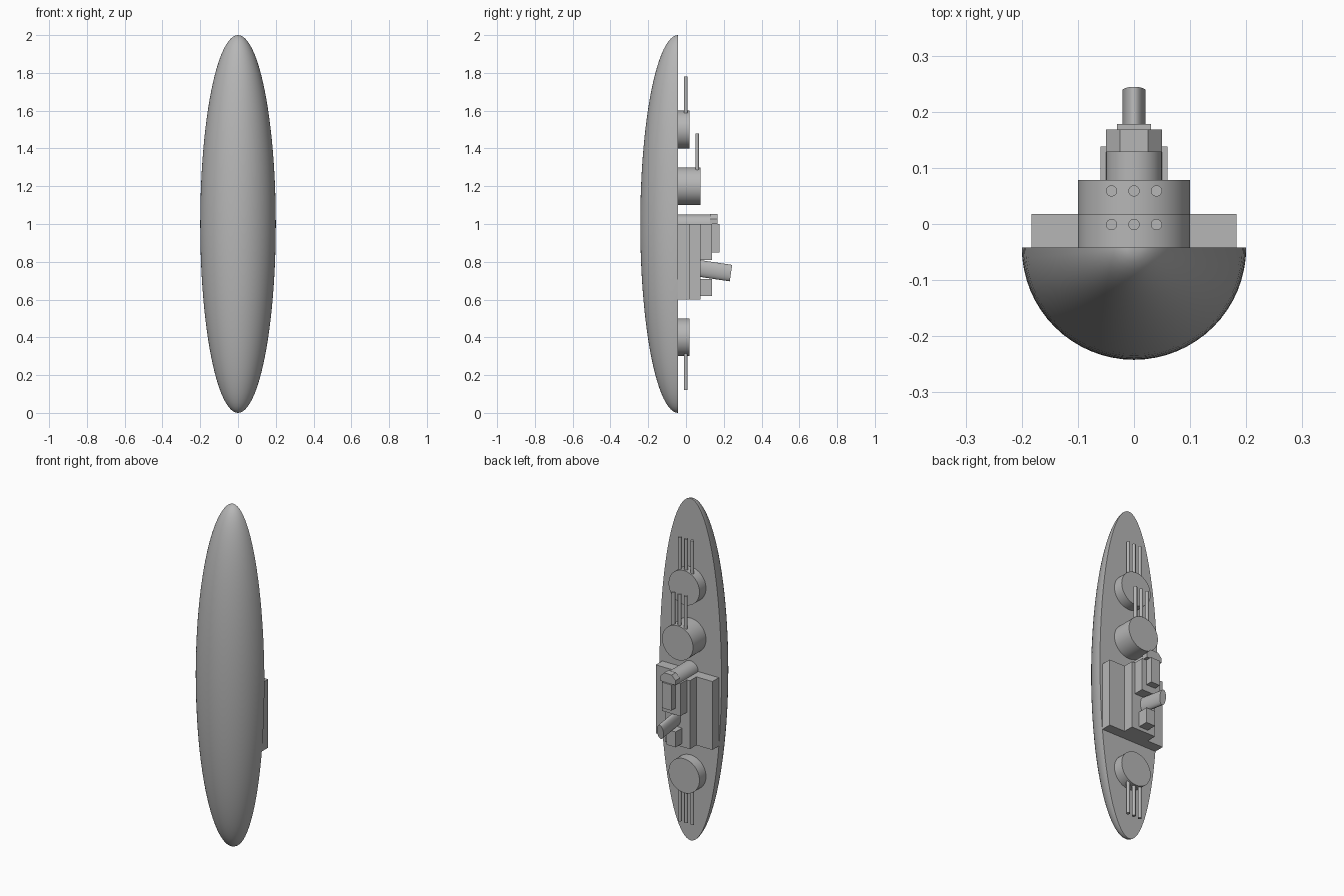
import bpy
import bmesh
from math import pi, sin, cos
from mathutils import Vector, Matrix

old = bpy.data.objects.get("Cube")
if old:
    bpy.data.objects.remove(old, do_unlink=True)

grey = bpy.data.materials.new("ship_grey")
grey.use_nodes = True
COLOUR = (0.47, 0.47, 0.47, 1)
grey.diffuse_color = COLOUR
grey.node_tree.nodes["Principled BSDF"].inputs["Base Color"].default_value = COLOUR

DECK = -0.042   # deck plane, superstructure rises towards +y
LAYER = 0.06    # height of one deck level


def level(n):
    return DECK + n * LAYER


def finish(name, bm, smooth=False):
    bmesh.ops.recalc_face_normals(bm, faces=bm.faces)
    mesh = bpy.data.meshes.new(name)
    bm.to_mesh(mesh)
    bm.free()
    mesh.materials.append(grey)
    obj = bpy.data.objects.new(name, mesh)
    bpy.context.collection.objects.link(obj)
    if smooth:
        bpy.ops.object.select_all(action="DESELECT")
        obj.select_set(True)
        bpy.context.view_layer.objects.active = obj
        bpy.ops.object.shade_smooth_by_angle(angle=pi / 6)
    return obj


def block(name, half_width, y0, y1, z0, z1):
    bm = bmesh.new()
    bmesh.ops.create_cube(bm, size=1)
    bmesh.ops.scale(bm, vec=(2 * half_width, y1 - y0, z1 - z0), verts=bm.verts)
    bmesh.ops.translate(bm, vec=(0, (y0 + y1) / 2, (z0 + z1) / 2), verts=bm.verts)
    return finish(name, bm)


def rod(name, start, end, radius, segments=32, squash=1):
    """Cylinder between two points; squash narrows it along x."""
    a, b = Vector(start), Vector(end)
    axis = b - a
    bm = bmesh.new()
    bmesh.ops.create_cone(bm, cap_ends=True, segments=segments, radius1=radius,
                          radius2=radius, depth=axis.length)
    turn = Vector((0, 0, 1)).rotation_difference(axis).to_matrix().to_4x4()
    place = Matrix.Translation((a + b) / 2) @ turn @ Matrix.Diagonal((squash, 1, 1, 1))
    bmesh.ops.transform(bm, matrix=place, verts=bm.verts)
    return finish(name, bm, smooth=True)


def prism(name, outline, y0, y1, smooth=False):
    """Extrude an x/z outline along y."""
    bm = bmesh.new()
    face = bm.faces.new([bm.verts.new((x, y0, z)) for x, z in outline])
    result = bmesh.ops.extrude_face_region(bm, geom=[face])
    verts = [v for v in result["geom"] if isinstance(v, bmesh.types.BMVert)]
    bmesh.ops.translate(bm, vec=(0, y1 - y0, 0), verts=verts)
    return finish(name, bm, smooth)


# Hull: half of a long ellipsoid, closed by the flat deck
bm = bmesh.new()
bmesh.ops.create_uvsphere(bm, u_segments=64, v_segments=48, radius=1)
cut = bmesh.ops.bisect_plane(bm, geom=bm.verts[:] + bm.edges[:] + bm.faces[:], dist=1e-5,
                             plane_co=(0, 0, 0), plane_no=(0, 1, 0), clear_outer=True)
bmesh.ops.holes_fill(bm, edges=[e for e in bm.edges if e.is_boundary])
bmesh.ops.scale(bm, vec=(0.2, 0.2, 1), verts=bm.verts)
bmesh.ops.translate(bm, vec=(0, DECK, 1), verts=bm.verts)
finish("hull", bm, smooth=True)

# Gun turrets, each with three barrels
for name, z, levels, way in (("bow_turret", 1.5, 1, 1),
                             ("raised_turret", 1.2, 2, 1),
                             ("stern_turret", 0.4, 1, -1)):
    top = level(levels)
    rod(name, (0, DECK, z), (0, top, z), 0.1, 48)
    for side, x in (("right", -0.04), ("middle", 0), ("left", 0.04)):
        y = top - 0.019
        rod(f"{name}_{side}_barrel", (x, y, z + way * 0.07), (x, y, z + way * 0.28), 0.01, 20)

# Stepped superstructure
block("lower_deckhouse", 0.183, DECK, level(1), 0.6, 1)
block("middle_deckhouse", 0.08, level(1), level(2), 0.6, 1)
block("upper_deckhouse", 0.06, level(2), level(3), 0.81, 1)
block("aft_deckhouse", 0.03, level(2), level(3), 0.62, 0.71)
block("command_tower", 0.03, level(3), 0.178, 0.85, 1)

# Rounded tower column and the chamfered bridge on its end
arc = [(0.05 * cos(pi * i / 16), 1 + 0.05 * sin(pi * i / 16)) for i in range(17)]
prism("tower_column", arc, DECK, 0.128, smooth=True)
half = [(0.05, 1), (0.05, 1.027), (0.025, 1.053)]
prism("bridge", half + [(-x, z) for x, z in reversed(half)], 0.128, 0.168)

# Raked oval funnel
rod("funnel", (0, 0.07, 0.765), (0, 0.238, 0.74), 0.044, 40, squash=0.47)
